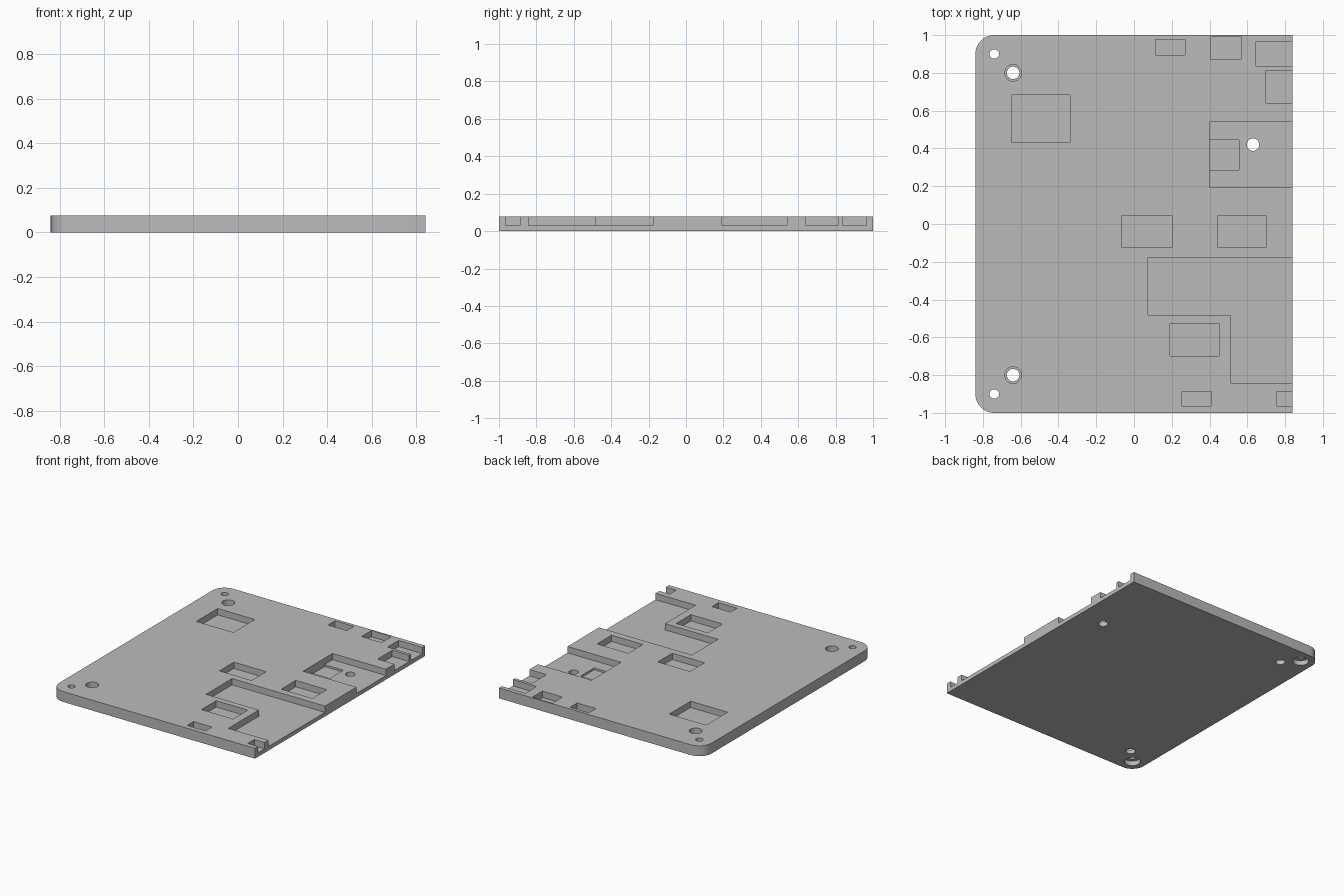
import bpy, bmesh, math

if "Cube" in bpy.data.objects:
    bpy.data.objects.remove(bpy.data.objects["Cube"], do_unlink=True)

HALF_X, HALF_Y, TOP, FLOOR, DEEP = 0.84, 1.0, 0.077, 0.03, 0.015
RADIUS, EDGE = 0.1, 0.9     # EDGE lies beyond the open side

grey = bpy.data.materials.new("plain_grey")
grey.use_nodes = True
colour = (0.5, 0.5, 0.5, 1)
grey.diffuse_color = colour
grey.node_tree.nodes["Principled BSDF"].inputs["Base Color"].default_value = colour


def prism(name, outline, z0, z1):
    """Extrude a flat counter-clockwise outline from z0 to z1."""
    bm = bmesh.new()
    face = bm.faces.new([bm.verts.new((x, y, z0)) for x, y in outline])
    up = bmesh.ops.extrude_face_region(bm, geom=[face])["geom"]
    moved = [v for v in up if isinstance(v, bmesh.types.BMVert)]
    bmesh.ops.translate(bm, verts=moved, vec=(0, 0, z1 - z0))
    bmesh.ops.recalc_face_normals(bm, faces=bm.faces)
    mesh = bpy.data.meshes.new(name)
    bm.to_mesh(mesh)
    bm.free()
    obj = bpy.data.objects.new(name, mesh)
    bpy.context.collection.objects.link(obj)
    mesh.materials.append(grey)
    return obj


def arc(cx, cy, r, start, end, steps):
    angles = [math.radians(start + (end - start) * i / steps) for i in range(steps + 1)]
    return [(cx + r * math.cos(a), cy + r * math.sin(a)) for a in angles]


def cut(outline, z0, z1=0.2):
    cutter = prism("cutter", outline, z0, z1)
    cutter.hide_render = True
    mod = plate.modifiers.new("cut", "BOOLEAN")
    mod.operation, mod.solver, mod.object = "DIFFERENCE", "EXACT", cutter
    bpy.ops.object.modifier_apply(modifier=mod.name)
    bpy.data.objects.remove(cutter, do_unlink=True)


def pocket(x0, x1, y0, y1, floor=FLOOR):
    cut([(x0, y0), (x1, y0), (x1, y1), (x0, y1)], floor)


def hole(x, y, r, z0=-0.1, z1=0.2):
    cut(arc(x, y, r, 0, 360, 32)[:-1], z0, z1)


# Base plate with two rounded corners
cx, cy = RADIUS - HALF_X, HALF_Y - RADIUS
plate = prism("base_plate",
              [(HALF_X, -HALF_Y), (HALF_X, HALF_Y)]
              + arc(cx, cy, RADIUS, 90, 180, 12)
              + arc(cx, -cy, RADIUS, 180, 270, 12), 0, TOP)
bpy.ops.object.select_all(action="DESELECT")
plate.select_set(True)
bpy.context.view_layer.objects.active = plate

# Closed pockets
pocket(-0.645, -0.34, 0.432, 0.683)
pocket(0.115, 0.27, 0.894, 0.976)
pocket(0.405, 0.57, 0.873, 0.99)
pocket(-0.065, 0.20, -0.125, 0.045)
pocket(0.443, 0.70, -0.125, 0.045)
pocket(0.19, 0.45, -0.70, -0.528)
pocket(0.255, 0.407, -0.963, -0.887)

# Recesses open on the straight side
pocket(0.645, EDGE, 0.836, 0.966)
pocket(0.70, EDGE, 0.641, 0.813)
pocket(0.40, EDGE, 0.193, 0.54)
pocket(0.755, EDGE, -0.963, -0.887)
cut([(0.075, -0.483), (0.51, -0.483), (0.51, -0.842), (EDGE, -0.842),
     (EDGE, -0.177), (0.075, -0.177)], FLOOR)

# Deeper pocket inside the upper recess
pocket(0.40, 0.555, 0.287, 0.446, DEEP)

# Screw holes, counterbored below, and post holes, counterbored above
for side in (-1, 1):
    hole(cx, side * cy, 0.025)
    hole(cx, side * cy, 0.055, -0.1, 0.035)
    hole(-0.64, side * 0.8, 0.033)
    hole(-0.64, side * 0.8, 0.044, 0.03)
hole(0.63, 0.42, 0.033)

bpy.ops.object.shade_smooth_by_angle(angle=math.radians(30))
